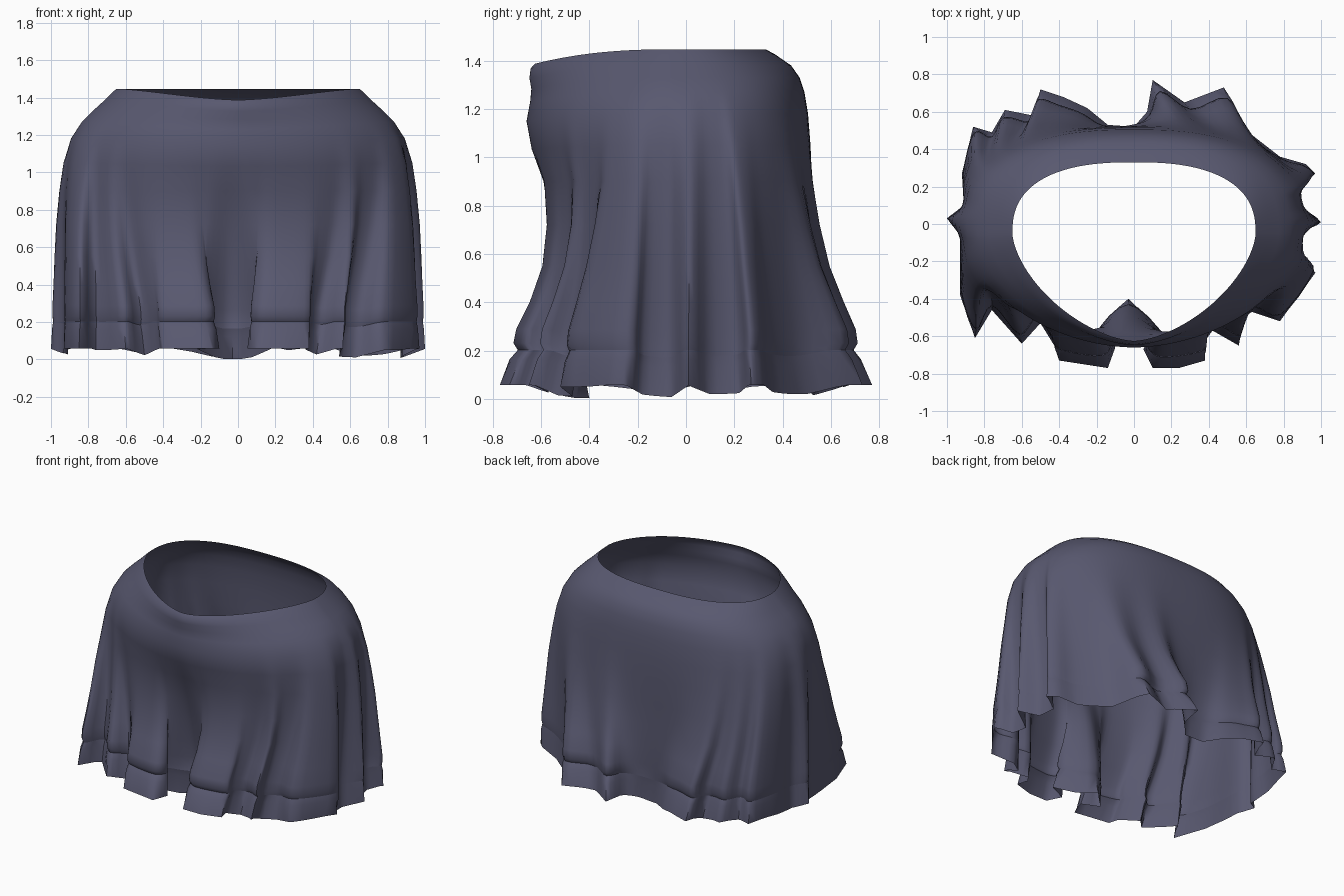
import bpy
from math import atan2, cos, sin, pi, copysign
from mathutils import Vector

cube = bpy.data.objects.get("Cube")
if cube:
    bpy.data.objects.remove(cube)

CENTRE = Vector((0, -0.05))
SUB = 4          # columns between two hem points
WAIST_Z = 1.447

# One dark cloth colour
cloth = bpy.data.materials.new("dusky violet cloth")
cloth.use_nodes = True
colour = (0.098, 0.098, 0.16, 1)
cloth.diffuse_color = colour
cloth.node_tree.nodes["Principled BSDF"].inputs["Base Color"].default_value = colour

# Pleated hem outline, counter-clockwise from the front inverted pleat
HEM = [Vector(p) for p in (
    (-.03, -.4), (.18, -.61), (.05, -.67), (.1, -.77), (.24, -.77), (.38, -.73),
    (.36, -.65), (.42, -.57), (.56, -.65), (.54, -.53), (.63, -.47), (.78, -.52),
    (.97, -.26), (.88, -.18), (.87, -.06), (1, .01), (.89, .1), (.87, .22),
    (.97, .27), (.92, .32), (.78, .36), (.6, .5), (.48, .73), (.27, .65),
    (.1, .77), (.07, .6), (0, .52), (-.14, .53), (-.25, .62), (-.38, .68),
    (-.5, .72), (-.54, .58), (-.69, .61), (-.76, .49), (-.86, .52), (-.92, .27),
    (-.91, .1), (-1, .03), (-.93, -.06), (-.93, -.38), (-.85, -.61), (-.76, -.46),
    (-.6, -.64), (-.5, -.53), (-.42, -.66), (-.4, -.73), (-.14, -.77), (-.1, -.66),
    (-.22, -.6))]

# Levels: height, half width, front depth, back depth, pleat strength
BODY = (
    (WAIST_Z, .65, .625, .33, 0), (1.425, .675, .643, .37, 0),
    (1.38, .72, .648, .435, 0), (1.33, .775, .64, .47, 0),
    (1.27, .835, .645, .49, 0), (1.18, .885, .66, .505, .02),
    (1.05, .915, .64, .515, .1), (.9, .93, .59, .52, .22),
    (.72, .94, .55, .52, .4), (.55, .94, .52, .52, .56),
    (.4, .93, .51, .53, .72), (.28, .92, .51, .53, .85),
    (.22, .91, .52, .53, .87), (.19, .9, .52, .53, .83))
FRILL = (BODY[-1], (.15, .91, .53, .53, .9), (.04, .92, .55, .53, 1))


def spline(points):
    """Closed smooth curve through the points."""
    n, out = len(points), []
    for i in range(n):
        a, b, c, d = (points[(i + k) % n] for k in (-1, 0, 1, 2))
        for s in range(SUB):
            t = s / SUB
            out.append(b + 0.5 * t * (c - a + t * (2 * a - 5 * b + 4 * c - d
                                                   + t * (3 * (b - c) + d - a))))
    return out


def column_angles(points):
    """Unwrapped direction of every column, evened out so pleats hang straight."""
    angles = []
    for p in points:
        d = p - CENTRE
        a = atan2(d.y, d.x)
        if angles:
            a += 2 * pi * round((angles[-1] - a) / (2 * pi))
        angles.append(a)
    n = len(angles)
    for _ in range(60):
        angles = [(angles[i - 1] - (2 * pi if i == 0 else 0) + 2 * angles[i]
                   + angles[(i + 1) % n] + (2 * pi if i == n - 1 else 0)) / 4
                  for i in range(n)]
    return angles


SOFT = spline(HEM)
CRISP = [HEM[i].lerp(HEM[(i + 1) % len(HEM)], s / SUB)
         for i in range(len(HEM)) for s in range(SUB)]
ANGLES = column_angles(SOFT)


def hip_point(angle, z, width, front, back):
    """Rounded hip outline: squarer at the back, tapered to the front at the waist."""
    c, s = cos(angle), sin(angle)
    taper = 1.85 - max(0, z - 1.2)
    power = 2 / taper if s < 0 else 2 / 2.5
    depth = front + CENTRE.y if s < 0 else back - CENTRE.y
    return CENTRE + Vector((width * copysign(abs(c) ** power, c),
                            depth * copysign(abs(s) ** power, s)))


def cloth_part(name, levels):
    """Loft one open cloth tube through the given levels."""
    verts, faces, n = [], [], len(SOFT)
    for z, width, front, back, pleat in levels:
        outline = CRISP if pleat == 1 else SOFT
        for angle, hem in zip(ANGLES, outline):
            base = hip_point(angle, z, width, front, back)
            # side pleats balloon high up, front and back ones flare near the hem
            p = base.lerp(hem, pleat ** (0.65 + 1.35 * sin(angle) ** 2))
            # the waist dips at the front, and outer pleats lift the hem
            dip = 0.06 * max(0, -sin(angle)) ** 3 * max(0, z - 0.9) / 0.55
            reach = (hem - CENTRE).length - (base - CENTRE).length
            lift = max(-0.04, min(0.02, 0.4 * reach - 0.015)) * max(0, 1 - z / 0.5)
            verts.append((p.x, p.y, z - dip + lift))
    for r in range(len(levels) - 1):
        for i in range(n):
            j = (i + 1) % n
            faces.append((r * n + i, (r + 1) * n + i, (r + 1) * n + j, r * n + j))
    mesh = bpy.data.meshes.new(name)
    mesh.from_pydata(verts, [], faces)
    mesh.materials.append(cloth)
    obj = bpy.data.objects.new(name, mesh)
    bpy.context.collection.objects.link(obj)
    bpy.ops.object.select_all(action="DESELECT")
    obj.select_set(True)
    bpy.context.view_layer.objects.active = obj
    bpy.ops.object.shade_smooth_by_angle(angle=pi / 3)


# Draped skirt and the flared frill sewn to its lower edge
cloth_part("skirt_body", BODY)
cloth_part("hem_frill", FRILL)
